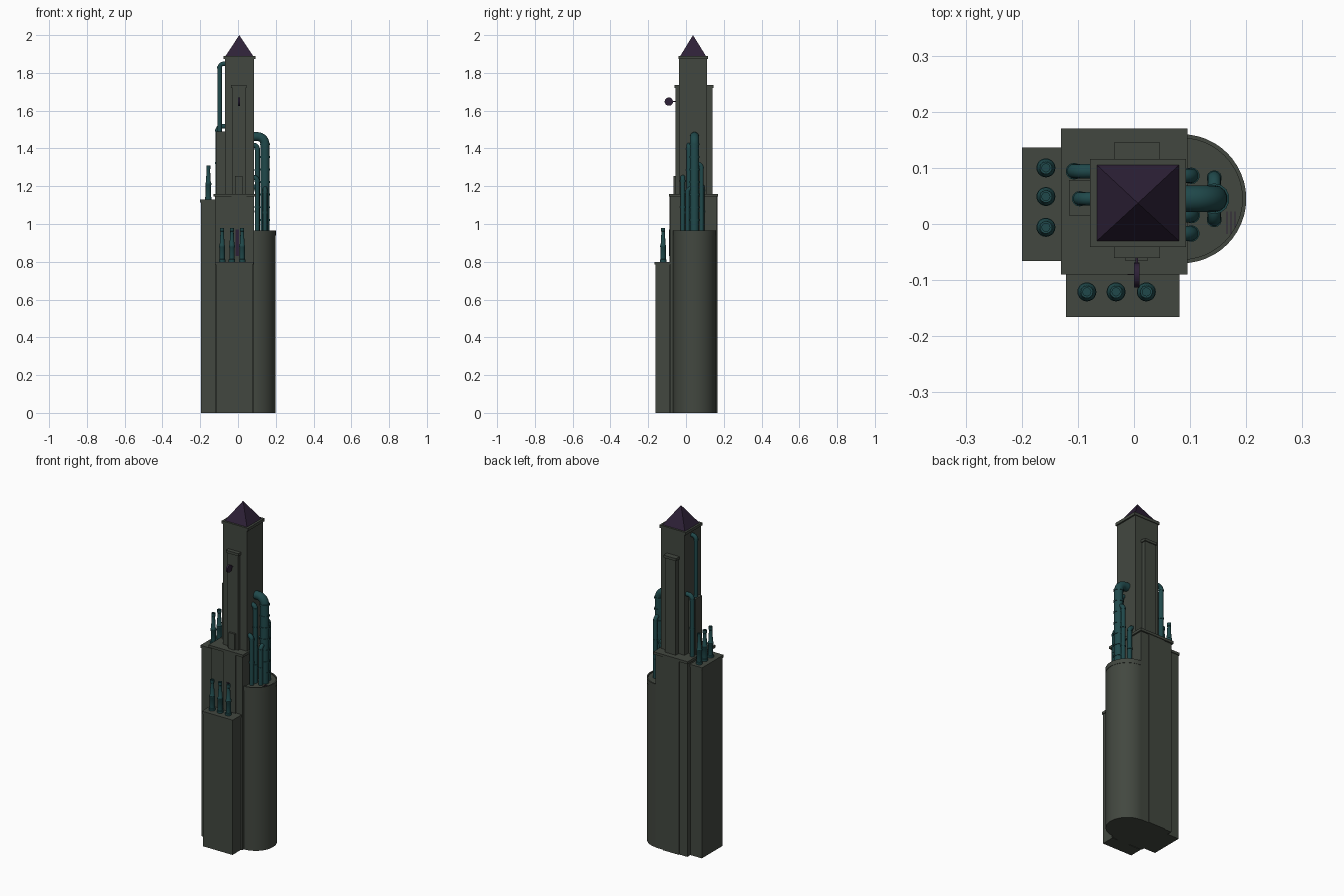
import bpy, bmesh, math
from mathutils import Vector, Matrix

if "Cube" in bpy.data.objects:
    bpy.data.objects.remove(bpy.data.objects["Cube"])


def material(name, rgb):
    m = bpy.data.materials.new(name)
    m.diffuse_color = (*rgb, 1)
    m.use_nodes = True
    m.node_tree.nodes["Principled BSDF"].inputs["Base Color"].default_value = m.diffuse_color
    return m


STONE = material("grey green stone", (0.055, 0.064, 0.051))
TEAL = material("dark teal metal", (0.014, 0.066, 0.070))
PURPLE = material("dark purple", (0.027, 0.015, 0.038))


def finish(name, bm, mat, smooth=False):
    bmesh.ops.recalc_face_normals(bm, faces=bm.faces[:])
    me = bpy.data.meshes.new(name)
    bm.to_mesh(me)
    bm.free()
    me.materials.append(mat)
    ob = bpy.data.objects.new(name, me)
    bpy.context.collection.objects.link(ob)
    if smooth:
        bpy.ops.object.select_all(action='DESELECT')
        ob.select_set(True)
        bpy.context.view_layer.objects.active = ob
        bpy.ops.object.shade_smooth_by_angle(angle=math.radians(35))
    return ob


def box(name, x0, x1, y0, y1, z0, z1, mat=STONE):
    bm = bmesh.new()
    bmesh.ops.create_cube(bm, size=1)
    for v in bm.verts:
        v.co = Vector(((x0 + x1) / 2 + v.co.x * (x1 - x0),
                       (y0 + y1) / 2 + v.co.y * (y1 - y0),
                       (z0 + z1) / 2 + v.co.z * (z1 - z0)))
    return finish(name, bm, mat)


def capped_box(name, x0, x1, y0, y1, z0, z1, lip=0.005, cap=0.015):
    # the given extents are those of the cap; the body is set in by lip
    box(name, x0 + lip, x1 - lip, y0 + lip, y1 - lip, z0, z1 - cap)
    box(name + "_cap", x0, x1, y0, y1, z1 - cap, z1)


def lathe(name, x, y, profile, mat, n=20):
    bm = bmesh.new()
    rings = [[bm.verts.new((x + r * math.cos(2 * math.pi * i / n),
                            y + r * math.sin(2 * math.pi * i / n), z))
              for i in range(n)] for r, z in profile]
    for a, b in zip(rings, rings[1:]):
        for i in range(n):
            j = (i + 1) % n
            bm.faces.new((a[i], a[j], b[j], b[i]))
    bm.faces.new(rings[0])
    bm.faces.new(rings[-1])
    return finish(name, bm, mat, True)


def pipe(name, x, y, z0, top, r, direction, reach, rings=0):
    # vertical pipe with a rounded elbow into a short horizontal run
    d, up, n = Vector(direction), Vector((0, 0, 1)), 14
    bend = min(reach, r * 1.7)
    zc = top - r
    base = Vector((x, y, zc - bend))
    path = [(Vector((x, y, z0)), up)]
    for k in range(8):
        a = k / 7 * math.pi / 2
        path.append((base + d * bend * (1 - math.cos(a)) + up * bend * math.sin(a),
                     up * math.cos(a) + d * math.sin(a)))
    path.append((Vector((x, y, zc)) + d * (reach + 0.005), d))
    side = up.cross(d)
    bm = bmesh.new()
    loops = []
    for p, t in path:
        w = t.cross(side)
        loops.append([bm.verts.new(p + r * (side * math.cos(2 * math.pi * i / n)
                                            + w * math.sin(2 * math.pi * i / n)))
                      for i in range(n)])
    for a, b in zip(loops, loops[1:]):
        for i in range(n):
            j = (i + 1) % n
            bm.faces.new((a[i], a[j], b[j], b[i]))
    bm.faces.new(loops[0])
    bm.faces.new(loops[-1])
    # joint collars
    for k in range(rings):
        z = z0 + (base.z - z0) * (k + 1) / rings
        bmesh.ops.create_cone(bm, cap_ends=True, segments=n, radius1=r * 1.14,
                              radius2=r * 1.14, depth=0.01,
                              matrix=Matrix.Translation((x, y, z)))
    finish(name, bm, TEAL, True)


# Lower masses
capped_box("core_block", -0.13, 0.095, -0.09, 0.17, 0, 1.16, 0.009)
box("core_back_pilaster", -0.07, 0.035, 0.15, 0.166, 0, 1.146)
box("core_front_pilaster", -0.035, 0.045, -0.087, -0.07, 0, 1.146)
capped_box("front_block", -0.121, 0.081, -0.166, -0.08, 0, 0.80, 0.004)
capped_box("left_block", -0.20, -0.115, -0.066, 0.136, 0, 1.13, 0.004)

# Round right wing with a raised rim
lathe("round_wing", 0.085, 0.045,
      [(0.113, 0), (0.113, 0.94), (0.115, 0.94), (0.115, 0.966), (0.108, 0.966),
       (0.108, 0.96)], STONE, 48)

# Upper tower
box("tower", -0.07, 0.085, -0.038, 0.112, 1.15, 1.875)
box("tower_cornice", -0.078, 0.093, -0.041, 0.116, 1.873, 1.89)
capped_box("tower_front_pilaster", -0.036, 0.046, -0.061, 0.0, 1.15, 1.735, 0.006)
capped_box("tower_back_pilaster", -0.036, 0.046, 0.08, 0.145, 1.15, 1.735, 0.006)
box("tower_front_step", -0.015, 0.024, -0.066, -0.05, 1.15, 1.255)
box("tower_left_buttress", -0.116, -0.06, 0.015, 0.078, 1.15, 1.49)

# Pyramid roof
bm = bmesh.new()
corners = [bm.verts.new((x, y, 1.89)) for x, y in
           ((-0.066, -0.03), (0.08, -0.03), (0.08, 0.105), (-0.066, 0.105))]
tip = bm.verts.new((0.007, 0.037, 2.0))
bm.faces.new(corners)
for i in range(4):
    bm.faces.new((corners[i], corners[(i + 1) % 4], tip))
finish("pyramid_roof", bm, PURPLE)


# Chimneys, in rows of three
def chimney(name, x, y, z):
    lathe(name, x, y, [(0.017, z), (0.017, z + 0.012), (0.014, z + 0.014),
                       (0.014, z + 0.075), (0.016, z + 0.078), (0.016, z + 0.086),
                       (0.013, z + 0.09), (0.009, z + 0.16), (0.011, z + 0.162),
                       (0.011, z + 0.18), (0.007, z + 0.18), (0.007, z + 0.17)], TEAL)


for i, y in enumerate((-0.006, 0.049, 0.1)):
    chimney(f"left_chimney_{i + 1}", -0.157, y, 1.13)
for i, x in enumerate((-0.084, -0.032, 0.022)):
    chimney(f"front_chimney_{i + 1}", x, -0.121, 0.80)

# Pipes between the round wing and the tower
pipe("main_pipe", 0.143, 0.045, 0.955, 1.487, 0.024, (-1, 0, 0), 0.06, 7)
pipe("inner_pipe", 0.103, 0.016, 0.955, 1.43, 0.013, (-1, 0, 0), 0.02, 4)
pipe("front_wall_pipe", 0.102, -0.017, 0.955, 1.26, 0.013, (-1, 0, 0), 0.02, 2)
pipe("back_wall_pipe", 0.102, 0.086, 0.955, 1.21, 0.013, (-1, 0, 0), 0.02, 2)
pipe("front_branch_pipe", 0.143, 0.008, 0.955, 1.20, 0.012, (0, 1, 0), 0.02, 2)
pipe("back_branch_pipe", 0.143, 0.082, 0.955, 1.33, 0.012, (0, -1, 0), 0.02, 3)

# Pipes on the left side of the tower
pipe("left_lower_pipe", -0.107, 0.094, 1.15, 1.53, 0.013, (1, 0, 0), 0.04, 2)
pipe("left_upper_pipe", -0.097, 0.045, 1.48, 1.86, 0.012, (1, 0, 0), 0.03, 1)

# Hanging round sign and its bracket
bm = bmesh.new()
bmesh.ops.create_cone(bm, cap_ends=True, segments=24, radius1=0.022, radius2=0.022,
                      depth=0.01, matrix=Matrix.Translation((0.005, -0.091, 1.648))
                      @ Matrix.Rotation(math.pi / 2, 4, 'Y'))
finish("round_sign", bm, PURPLE, True)
box("sign_bracket", 0.003, 0.007, -0.075, -0.05, 1.646, 1.65, PURPLE)

# Painted strip on the core front and marks on the wing roof
box("front_strip", -0.012, 0.004, -0.091, -0.086, 0.83, 0.97, PURPLE)
for i in range(3):
    x = 0.165 + i * 0.007
    box(f"roof_mark_{i + 1}", x, x + 0.002, -0.018, 0.022, 0.958, 0.962, PURPLE)
